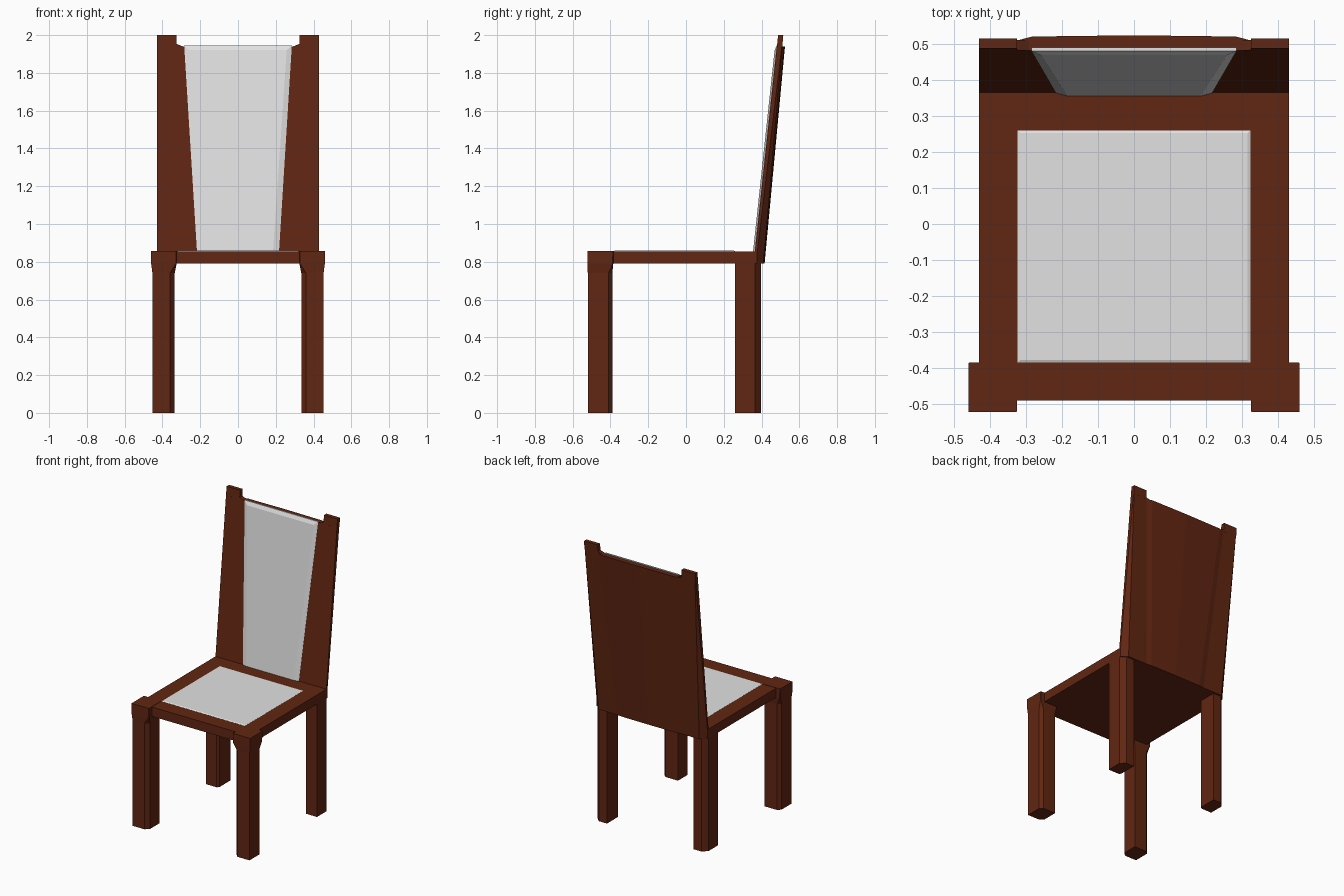
import bpy, bmesh

if "Cube" in bpy.data.objects:
    bpy.data.objects.remove(bpy.data.objects["Cube"])


def material(name, rgb):
    m = bpy.data.materials.new(name)
    m.diffuse_color = (*rgb, 1)
    m.use_nodes = True
    m.node_tree.nodes["Principled BSDF"].inputs["Base Color"].default_value = m.diffuse_color
    return m


WOOD = material("reddish brown wood", (0.12, 0.019, 0.006))
FABRIC = material("pale grey fabric", (0.76, 0.76, 0.76))


def loft(name, rings, mat, mirror=False):
    """Skin a stack of equal-length point rings and cap both ends."""
    bm = bmesh.new()
    loops = [[bm.verts.new(p) for p in r] for r in rings]
    n = len(loops[0])
    for a, b in zip(loops, loops[1:]):
        for i in range(n):
            j = (i + 1) % n
            bm.faces.new((a[i], a[j], b[j], b[i]))
    bm.faces.new(loops[0][::-1])
    bm.faces.new(loops[-1])
    bmesh.ops.recalc_face_normals(bm, faces=bm.faces)
    me = bpy.data.meshes.new(name)
    bm.to_mesh(me)
    bm.free()
    me.materials.append(mat)
    ob = bpy.data.objects.new(name, me)
    bpy.context.collection.objects.link(ob)
    if mirror:
        ob.modifiers.new("Mirror", 'MIRROR')
    return ob


def rect(x0, x1, y0, y1, z, inner=0.0, outer=0.0):
    """Rectangle with the inner-front and outer-back corners cut off."""
    pts = [(x0 + inner, y0), (x1, y0), (x1, y1 - outer),
           (x1 - outer, y1), (x0, y1), (x0, y0 + inner)]
    return [(x, y, z) for x, y in pts]


def front_y(z):
    """Front plane of the leaning backrest."""
    return 0.365 + (z - 0.855) * 0.107


# Seat board
loft("seat", [[(-.43, -.49, z), (.43, -.49, z), (.43, .375, z), (-.43, .375, z)]
              for z in (.79, .855)], WOOD)

# Seat pad with a fine bevelled rim
loft("seat_pad", [[(-x, y0, z), (x, y0, z), (x, y1, z), (-x, y1, z)]
                  for x, y0, y1, z in ((.323, -.385, .26, .845), (.323, -.385, .26, .8555),
                                       (.315, -.377, .252, .859))], FABRIC)

# Front legs, flaring into a square block at the top
loft("front_leg", [rect(.335, .453, -.52, -.39, 0, .025, .02),
                   rect(.335, .453, -.52, -.39, .74, .025, .02),
                   rect(.325, .46, -.522, -.385, .79, .004, .004),
                   rect(.325, .46, -.522, -.385, .857, .002, .002)], WOOD, True)

# Rear legs with the outer back corner cut off
loft("rear_leg", [rect(.335, .43, .26, .397, z, .012, .032) for z in (0, .80)], WOOD, True)


# Backrest board, bowed at the rear, with side chamfers that fade out upwards
def back_ring(z, back, bow, cut, xm):
    f = front_y(z)
    half = [(.43, f), (.43, back - cut), (.43 - cut, back), (xm + .04, back),
            (xm, back + bow * .75)]
    pts = half + [(0, back + bow)] + [(-x, y) for x, y in half[::-1]]
    return [(x, y, z) for x, y in pts]


loft("backrest", [back_ring(.79, .410, .006, .04, .20),
                  back_ring(1.94, .510, .014, .003, .283)], WOOD)

# Post tips rising above the backrest
loft("post_tip", [rect(.287, .43, front_y(1.94), .510, 1.938),
                  rect(.325, .43, front_y(1.955), .511, 1.953),
                  rect(.325, .43, front_y(2), .515, 2)], WOOD, True)


# Tapered back pad with bevelled sides and top
def pad_ring(bottom, top, z1, depth):
    return [(x, front_y(z) - depth, z) for x, z in
            ((-bottom, .85), (bottom, .85), (top, z1), (-top, z1))]


loft("back_pad", [pad_ring(.217, .285, 1.945, -.008),
                  pad_ring(.217, .285, 1.945, .001),
                  pad_ring(.185, .258, 1.92, .010)], FABRIC)
